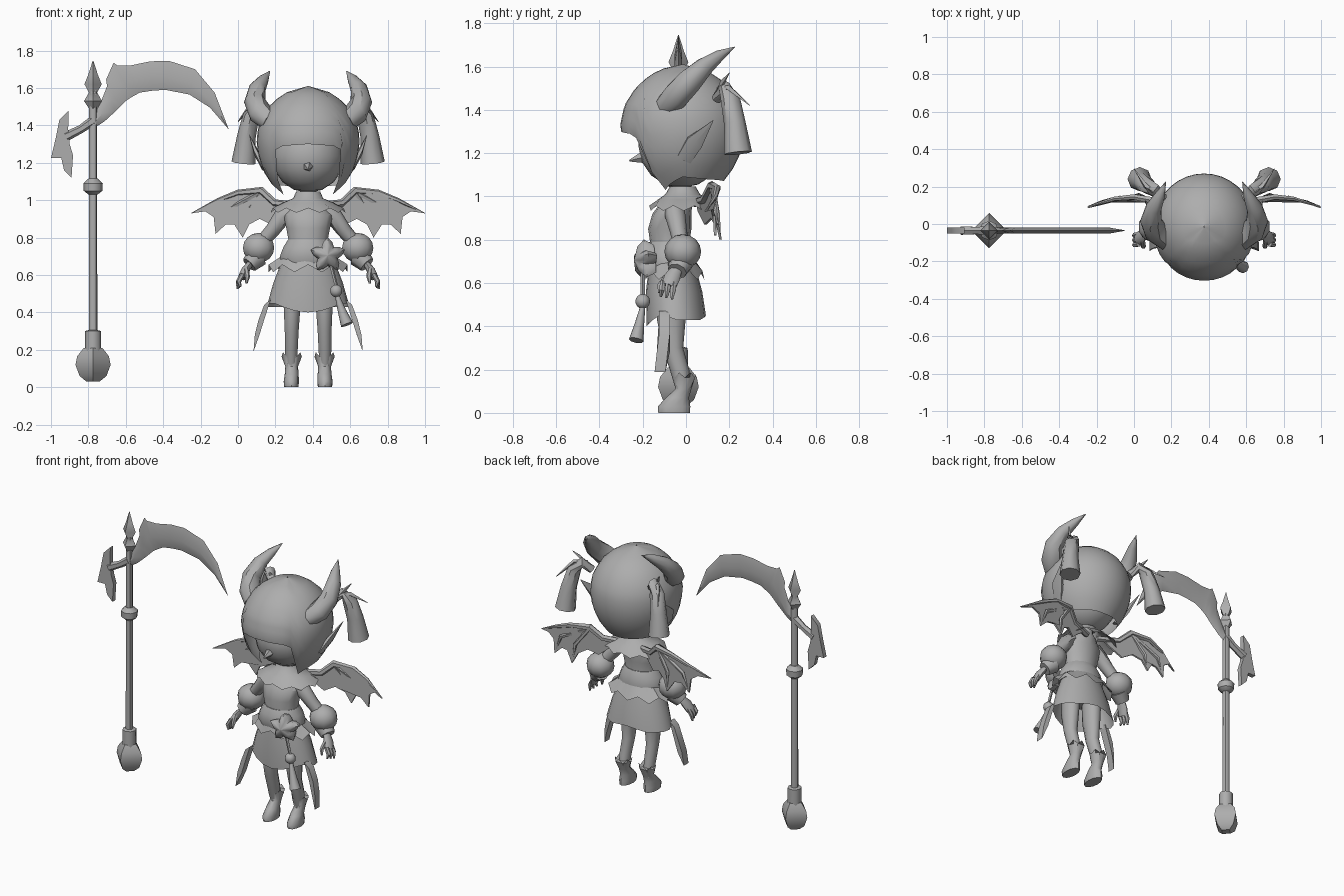
import bpy, bmesh, math
from mathutils import Vector

CX = 0.375                      # character centre line
PX, PY = -0.775, -0.035         # scythe pole axis
TAU = math.tau
grey = bpy.data.materials.new("plain_grey")
grey.diffuse_color = (0.42, 0.42, 0.42, 1)


def make(name, verts, faces, x=CX, mirror=False):
    me = bpy.data.meshes.new(name)
    me.from_pydata([tuple(v) for v in verts], [], faces)
    bm = bmesh.new()
    bm.from_mesh(me)
    bmesh.ops.remove_doubles(bm, verts=bm.verts, dist=1e-5)
    bmesh.ops.recalc_face_normals(bm, faces=bm.faces)
    bm.to_mesh(me)
    bm.free()
    me.materials.append(grey)
    ob = bpy.data.objects.new(name, me)
    ob.location.x = x
    bpy.context.collection.objects.link(ob)
    if mirror:
        ob.modifiers.new("mirror", 'MIRROR')
    return ob


def skin(rows, n, cap=True):
    """Quads between successive rings of n points."""
    faces = [(i * n + j, i * n + (j + 1) % n, (i + 1) * n + (j + 1) % n, (i + 1) * n + j)
             for i in range(rows - 1) for j in range(n)]
    if cap:
        faces += [tuple(range(n)), tuple(range((rows - 1) * n, rows * n))]
    return faces


def loft(name, rings, n=14, cap=True, edge=None, **kw):
    """Stack of level ellipses (x, y, z, rx, ry); edge(angle) shifts the last ring in z."""
    verts = []
    for i, (x, y, z, rx, ry) in enumerate(rings):
        for j in range(n):
            a = TAU * j / n
            dz = edge(j, a) if edge and i == len(rings) - 1 else 0
            verts.append((x + rx * math.sin(a), y - ry * math.cos(a), z + dz))
    return make(name, verts, skin(len(rings), n, cap), **kw)


def tube(name, path, radii, n=8, flat=1.0, **kw):
    """Round or flattened tube along a path."""
    pts = [Vector(p) for p in path]
    verts = []
    for i, p in enumerate(pts):
        t = (pts[min(i + 1, len(pts) - 1)] - pts[max(i - 1, 0)]).normalized()
        u = t.cross(Vector((0, 1, 0))).normalized()
        v = t.cross(u)
        for j in range(n):
            a = TAU * j / n
            verts.append(p + radii[i] * (math.cos(a) * flat * u + math.sin(a) * v))
    return make(name, verts, skin(len(pts), n), **kw)


def plate(name, outline, thick, **kw):
    """Thin sheet from an outline of (x, y, z)."""
    n = len(outline)
    verts = [(x, y + s * thick / 2, z) for s in (-1, 1) for x, y, z in outline]
    return make(name, verts, skin(2, n), **kw)


def ball(name, c, r, n=12, **kw):
    rings = [(c[0], c[1], c[2] - r[2] * math.cos(math.pi * k / 8),
              r[0] * max(math.sin(math.pi * k / 8), .001), r[1] * max(math.sin(math.pi * k / 8), .001))
             for k in range(9)]
    return loft(name, rings, n, **kw)


def lerp(table, x):
    for (a, p), (b, q) in zip(table, table[1:]):
        if x <= b:
            return p + (q - p) * (x - a) / (b - a)
    return table[-1][1]


# Hair cap: round profile whose lower edge leaves the face open
profile = [(1.03, .155), (1.07, .185), (1.10, .21), (1.16, .247), (1.24, .272), (1.33, .283), (1.42, .265),
           (1.50, .215), (1.56, .15), (1.59, .09), (1.61, .003)]
hem = [(0, 1.30), (30, 1.29), (40, 1.27), (50, 1.11), (60, 1.03), (72, 1.06), (90, 1.09), (120, 1.08), (180, 1.07)]
COLS, ROWS = 36, 12
verts = []
for k in range(ROWS):
    t = 1 - math.cos(math.pi / 2 * k / (ROWS - 1))
    for j in range(COLS):
        a = TAU * j / COLS
        deg = math.degrees(min(a, TAU - a))
        z = 1.61 - (1.61 - lerp(hem, deg)) * (0.35 * t + 0.65 * k / (ROWS - 1)) if k else 1.61
        r = lerp(profile, z)
        verts.append((r * .98 * math.sin(a), -.015 - r * 1.02 * math.cos(a), z))
make("hair_cap", verts, skin(ROWS, COLS, False))

# Head, nose, ears
ball("head", (0, -.02, 1.235), (.195, .2, .195), 20)
tube("nose", [(0, -.2, 1.18), (0, -.262, 1.165)], [.028, .004], 5)
tube("ear", [(.235, -.01, 1.17), (.275, .04, 1.25), (.315, .125, 1.35)], [.04, .045, .002], 6, .35, mirror=True)

# Horns
tube("horn", [(.2, -.09, 1.42), (.255, -.045, 1.465), (.285, .015, 1.53), (.27, .085, 1.6),
              (.235, .155, 1.65), (.205, .225, 1.69)], [.055, .065, .058, .045, .027, .002], 8, mirror=True)

# Pigtails with ribbon spikes
tube("pigtail", [(.22, .14, 1.45), (.265, .18, 1.5), (.305, .205, 1.45), (.33, .225, 1.34), (.345, .24, 1.2)],
     [.025, .035, .045, .05, .065], 8, mirror=True)
tube("ribbon_lower", [(.24, .15, 1.5), (.31, .2, 1.5), (.375, .295, 1.42)], [.012, .014, .002], 4, mirror=True)
tube("ribbon_upper", [(.25, .15, 1.48), (.29, .17, 1.53), (.32, .2, 1.57)], [.012, .012, .002], 4, mirror=True)

# Torso, neck and ragged collar
loft("torso", [(0, -.06, .55, .14, .09), (0, -.07, .66, .135, .1), (0, -.075, .75, .1, .085),
               (0, -.075, .85, .12, .1), (0, -.065, .92, .135, .09), (0, -.04, .98, .085, .07),
               (0, -.02, 1.01, .045, .045), (0, -.02, 1.1, .045, .045)])
loft("collar", [(0, -.015, 1.045, .065, .06), (0, -.015, 1.01, .08, .08), (0, -.01, .985, .14, .12),
                (0, -.01, .945, .2, .16)], 20, False, edge=lambda j, a: .012 * (-1) ** j)

# Sash, peplum and skirt
loft("sash", [(0, -.07, .665, .15, .115), (0, -.075, .70, .155, .12), (0, -.075, .75, .135, .115),
              (0, -.075, .79, .11, .095)])
loft("peplum", [(0, -.065, .70, .145, .11), (0, -.055, .635, .215, .14)], 18, False,
     edge=lambda j, a: .02 * (-1) ** j)
loft("skirt", [(0, -.065, .69, .135, .105), (0, -.055, .56, .185, .13), (0, -.045, .43, .222, .137)], 20, False,
     edge=lambda j, a: -.03 * max(0, math.cos(a)) ** 6 + .02 * max(0, math.cos(a * 3 + math.pi)))

# Side streamers
plate("streamer", [(.2, -.1, .47), (.235, -.1, .44), (.265, -.1, .36), (.285, -.11, .28), (.292, -.12, .19),
                   (.26, -.1, .28), (.235, -.1, .36)], .05, mirror=True)

# Flower ornament: domed five-petal shape on the sash
petals = 20
verts = []
for y, s in ((-.15, .75), (-.195, 1), (-.225, .65), (-.24, .02)):
    for j in range(petals):
        a = TAU * j / petals
        r = s * (.076 + .02 * math.cos(5 * a))
        verts.append((.105 + r * math.sin(a), y + .25 * r * math.sin(a), .705 + r * math.cos(a)))
make("flower_ornament", verts, skin(4, petals))

# Bell and tassel
tube("bell_cord", [(.12, -.2, .66), (.15, -.2, .54)], [.01, .01], 5)
ball("bell", (.15, -.2, .515), (.034, .034, .034), 10)
tube("tassel", [(.155, -.2, .49), (.18, -.215, .41), (.208, -.23, .335)], [.012, .022, .034], 8)

# Arms, puffed cuffs and hands
tube("arm", [(.09, -.05, .95), (.14, -.05, .91), (.19, -.035, .84), (.26, -.02, .76)],
     [.045, .047, .04, .035], mirror=True)
ball("puffed_cuff", (.265, -.015, .745), (.088, .085, .08), 10, mirror=True)
tube("cuff_frill", [(.27, -.02, .7), (.315, -.04, .655)], [.06, .045], 8, mirror=True)
tube("palm", [(.305, -.04, .67), (.335, -.065, .625), (.355, -.08, .585)], [.025, .038, .035], 8, .6, mirror=True)
for i in range(3):
    y = -.055 - .026 * i
    tube("finger", [(.35, y, .605), (.372, y - .005, .565), (.378 - .008 * i, y - .01, .525 + .006 * i)],
         [.014, .014, .006], 6, mirror=True)
tube("thumb", [(.33, -.09, .63), (.325, -.12, .59), (.33, -.125, .555)], [.014, .014, .006], 6, mirror=True)

# Legs and boots
loft("leg", [(.08, -.06, .62, .06, .07), (.086, -.068, .43, .047, .066), (.088, -.06, .3, .039, .047),
             (.09, -.03, .2, .036, .045), (.09, -.012, .1, .03, .033)], 10, mirror=True)
loft("boot", [(.09, -.055, 0, .038, .073), (.09, -.055, .03, .041, .075), (.088, -.04, .07, .037, .053),
              (.088, -.012, .11, .034, .037), (.088, -.005, .175, .054, .054)], 12,
     edge=lambda j, a: .012 * (-1) ** j, mirror=True)

# Wings: membrane and finger bones
plate("wing_membrane", [(.06, .05, .98), (.18, .09, .99), (.26, .125, 1.055), (.375, .15, 1.04), (.48, .14, 1.005),
                        (.622, .09, .93), (.55, .12, .94), (.505, .13, .91), (.495, .135, .82), (.44, .135, .87),
                        (.395, .145, .87), (.35, .16, .8), (.315, .145, .87), (.26, .12, .9), (.2, .09, .87),
                        (.13, .06, .93)], .012, mirror=True)
tube("wing_arm", [(.04, .04, .97), (.18, .085, .985), (.25, .12, 1.05), (.375, .145, 1.04), (.48, .135, 1.0),
                  (.624, .09, .93)], [.02, .02, .022, .016, .012, .002], 6, mirror=True)
for tip, mid in (((.495, .135, .82), (.45, .14, .94)), ((.35, .16, .8), (.34, .145, .92))):
    tube("wing_finger", [(.25, .12, 1.045), mid, tip], [.014, .012, .002], 5, mirror=True)

# Scythe pole, pommel, ring and spear tip
loft("pole", [(PX, PY, .25, .023, .023), (PX, PY, 1.6, .021, .021)], 8, x=0)
loft("pommel", [(PX, PY, z, r, r) for z, r in
                ((.03, .035), (.06, .072), (.12, .094), (.165, .085), (.21, .05))], 4, x=0)
loft("pommel_socket", [(PX, PY, .19, .044, .044), (PX, PY, .3, .043, .043), (PX, PY, .305, .025, .025)], 8, x=0)
loft("pole_ring", [(PX, PY, z, r, r) for z, r in
                   ((1.03, .025), (1.05, .05), (1.09, .052), (1.115, .025))], 8, x=0)
loft("spear_tip", [(PX, PY, z, r, r) for z, r in
                   ((1.49, .022), (1.53, .048), (1.575, .022), (1.62, .046), (1.67, .026), (1.745, .002))], 4, x=0)

# Scythe blade: outer back, thick ridge, sharp inner edge
outer = [(-.79, 1.42), (-.735, 1.52), (-.70, 1.61), (-.705, 1.645), (-.665, 1.735), (-.645, 1.72), (-.575, 1.72),
         (-.47, 1.742), (-.37, 1.745), (-.23, 1.70), (-.125, 1.575), (-.05, 1.38)]
inner = [(-.77, 1.385), (-.715, 1.42), (-.655, 1.475), (-.63, 1.50), (-.60, 1.53), (-.57, 1.55), (-.525, 1.575),
         (-.46, 1.585), (-.39, 1.59), (-.26, 1.565), (-.15, 1.495), (-.052, 1.381)]
verts = []
for i, ((ox, oz), (ix, iz)) in enumerate(zip(outer, inner)):
    w = .017 if i < 11 else .002
    mx, mz = ox * .45 + ix * .55, oz * .45 + iz * .55
    verts += [(ox, PY, oz), (mx, PY - w, mz), (ix, PY, iz), (mx, PY + w, mz)]
make("scythe_blade", verts, skin(len(outer), 4), x=0)

# Rear hook with its arm
tube("hook_arm", [(PX, PY, 1.425), (-.84, PY, 1.38), (-.92, PY, 1.34)], [.026, .022, .026], 6, x=0)
plate("rear_hook", [(x, PY, z) for x, z in
                    ((-.905, 1.48), (-.955, 1.43), (-.975, 1.33), (-1, 1.225), (-.945, 1.225), (-.93, 1.16),
                     (-.89, 1.12), (-.882, 1.24), (-.9, 1.3), (-.908, 1.38))], .03, x=0)

# Smooth shading with crisp edges
bpy.ops.object.select_all(action='SELECT')
bpy.context.view_layer.objects.active = bpy.context.selected_objects[0]
bpy.ops.object.shade_smooth_by_angle(angle=math.radians(45))
